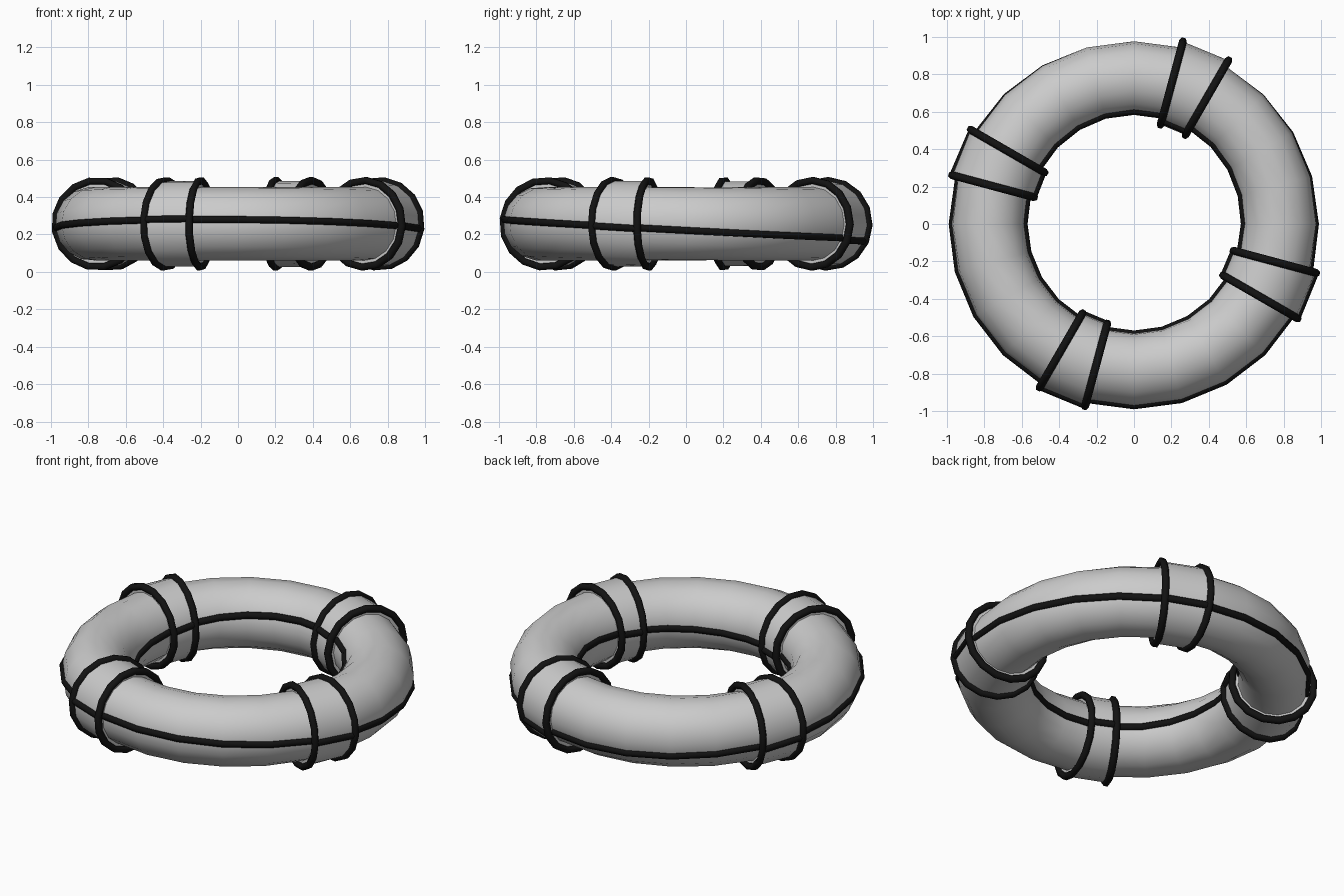
import bpy, bmesh
from math import sin, cos, asin, pi, radians

if "Cube" in bpy.data.objects:
    bpy.data.objects.remove(bpy.data.objects["Cube"])

R, ZC = 0.78, 0.257            # ring centre-line radius and height
BODY, BAND, WIRE = 0.197, 0.23, 0.021
STEP, SIDES = 15, 16

black = bpy.data.materials.new("black_trim")
black.diffuse_color = (0.006, 0.006, 0.006, 1)
black.use_nodes = True
black.node_tree.nodes["Principled BSDF"].inputs["Base Color"].default_value = black.diffuse_color


def twist(a):
    # gentle roll of the cross-section, so the seam drifts around the ring
    return asin((-0.029 - 0.053 * sin(a) - 0.008 * cos(a)) / 0.2)


def point(deg, r, phi):
    a = radians(deg)
    p = phi + twist(a)
    d = R + r * cos(p)
    return (d * cos(a), d * sin(a), ZC + r * sin(p))


def section(deg, r):
    return [point(deg, r, 2 * pi * i / SIDES) for i in range(SIDES)]


def loft(name, stations):
    bm = bmesh.new()
    loops = [[bm.verts.new(c) for c in section(*s)] for s in stations]
    for a, b in zip(loops, loops[1:]):
        for i in range(SIDES):
            j = (i + 1) % SIDES
            bm.faces.new((a[i], a[j], b[j], b[i]))
    bmesh.ops.recalc_face_normals(bm, faces=bm.faces)
    # outward check against the tube centre line
    f = bm.faces[0] if len(stations) != 4 else bm.faces[:][SIDES]
    c = f.calc_center_median()
    k = R / c.xy.length
    if f.normal.dot((c.x * (1 - k), c.y * (1 - k), c.z - ZC)) < 0:
        bmesh.ops.reverse_faces(bm, faces=bm.faces)
    me = bpy.data.meshes.new(name)
    bm.to_mesh(me)
    bm.free()
    ob = bpy.data.objects.new(name, me)
    bpy.context.collection.objects.link(ob)
    bpy.context.view_layer.objects.active = ob
    ob.select_set(True)
    bpy.ops.object.shade_smooth_by_angle(angle=radians(40))
    ob.select_set(False)


def cord(name, pts, closed=False):
    cu = bpy.data.curves.new(name, 'CURVE')
    cu.dimensions = '3D'
    cu.bevel_depth = WIRE
    cu.bevel_resolution = 1
    cu.use_fill_caps = not closed
    sp = cu.splines.new('POLY')
    sp.points.add(len(pts) - 1)
    for p, c in zip(sp.points, pts):
        p.co = (*c, 1)
    sp.use_cyclic_u = closed
    cu.materials.append(black)
    ob = bpy.data.objects.new(name, cu)
    bpy.context.collection.objects.link(ob)


for n in range(4):
    s = 60 + 90 * n            # band spans s..s+15, ring section the rest
    e = s + STEP
    body = [e + STEP * i for i in range(6)]
    # ring section and raised band
    loft(f"ring_section_{n}", [(d, BODY) for d in body])
    loft(f"band_{n}", [(s, BODY), (s, BAND), (e, BAND), (e, BODY)])
    # edge cords around the band
    for side, d in (("start", s), ("end", e)):
        cord(f"band_cord_{side}_{n}", section(d, BAND + 0.002), True)
    # seam cords along the outside and inside of the ring
    for side, phi in (("outer", 0), ("inner", pi)):
        cord(f"seam_{side}_{n}", [point(d, BODY - 0.006, phi) for d in body])
        cord(f"band_seam_{side}_{n}", [point(d, BAND - 0.006, phi) for d in (s, e)])
